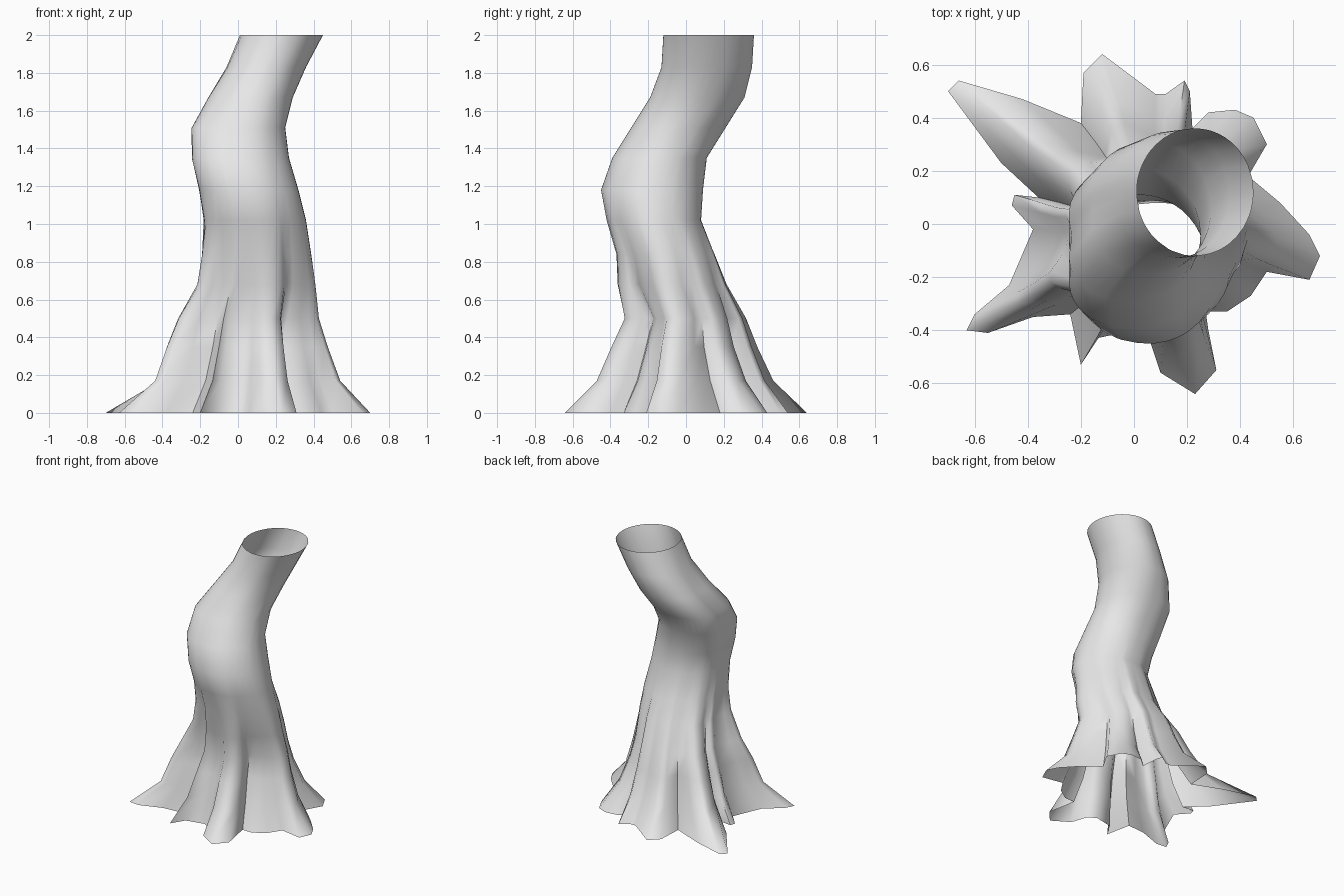
import bpy
import bmesh
from math import atan2, cos, sin, hypot, pi, radians, sqrt

# Remove the default object
default = bpy.data.objects.get("Cube")
if default:
    bpy.data.objects.remove(default, do_unlink=True)


def flat_material(name, color):
    material = bpy.data.materials.new(name)
    material.use_nodes = True
    material.diffuse_color = color
    shader = material.node_tree.nodes["Principled BSDF"]
    shader.inputs["Base Color"].default_value = color
    shader.inputs["Roughness"].default_value = 0.8
    return material


# Ground outline of the roots, counter-clockwise: x, y and the swell of the
# ridge (or depth of the groove) running up from it, in hundredths of a unit
root_outline = [
    # left root
    (66, -21, 0), (70, -12, 0), (66, -4, 0), (55, 8, -2), (43, 18, -6),
    # back left root
    (50, 30, -4), (45, 40, -4), (38, 43, -4), (28, 42, -3), (22, 36, -3),
    # thin back fin
    (21, 50, 0), (19, 54, 1), (12, 49, 0), (8, 49, 0),
    # back root
    (-12, 64, 2), (-19, 57, 2), (-20, 38, -1),
    # long back right root
    (-42, 47, 1), (-66, 54, 2), (-70, 50, 2), (-50, 23, 1), (-36, 10, -1),
    # thin right fin
    (-45, 11, 1), (-46, 7, 1), (-38, -2, 0),
    # front right root
    (-47, -23, 4), (-60, -34, 8), (-63, -40, 9), (-55, -41, 8), (-38, -35, 4),
    # thin front fin
    (-24, -34, -2), (-20, -53, 1), (-14, -43, 0), (0, -40, 0),
    # front root
    (6, -44, 0), (10, -56, 1), (23, -64, 1), (31, -55, 0), (28, -40, -3),
    # deep groove and shallow left buttress
    (27, -33, -7), (35, -33, -6), (44, -27, -3), (50, -18, -1),
]

# Trunk sections: height, centre x, centre y, radius x, radius y and right side
# bulge in hundredths of a unit, then root flare and ridge strength in percent
trunk_sections = [
    (0, 9, -2, 30, 27, 0, 100, 0),
    (17, 9, -2, 30, 28, 0, 56, 60),
    (35, 9, -2, 30, 27, 0, 32, 100),
    (50, 9, -1, 29, 25, 0, 18, 100),
    (68, 11, -8, 28, 26, 0, 8, 50),
    (84, 10, -11, 28, 25, 0, 3, 30),
    (102, 9, -17, 27, 25, 1, 0, 10),
    (118, 6, -18, 26, 27, 3, 0, 0),
    (135, 2, -14, 25, 25, 5, 0, 0),
    (151, 1, -4, 24, 25, 5, 0, 0),
    (167, 7, 6, 22, 25, 3, 0, 0),
    (183, 15, 11, 21, 24, 1, 0, 0),
    (200, 23, 12, 22, 24, 0, 0, 0),
]


def column_angles(outline, centre_x, centre_y):
    """Angle of each column up the trunk: half true direction, half even spacing."""
    count = len(outline)
    true_angles = []
    for x, y, swell in outline:
        angle = atan2(y - centre_y, x - centre_x)
        while true_angles and angle < true_angles[-1] - pi:
            angle += 2 * pi
        true_angles.append(angle)
    drift = sum(a - 2 * pi * i / count for i, a in enumerate(true_angles)) / count
    return [(a + 2 * pi * i / count + drift) / 2 for i, a in enumerate(true_angles)]


def section_ring(bm, section, outline, angles):
    """One ring of the bark, blended between round trunk and root outline."""
    height, cx, cy, rx, ry, bulge, flare, ridge = section
    ring = []
    for (x, y, swell), angle in zip(outline, angles):
        weight = flare / 100
        if weight < 1:
            weight *= min(1, 1 / sqrt(hypot(x, y) / 55))
        offset = swell * ridge / 100
        offset += bulge * max(0, -cos(angle)) * abs(sin(2 * angle))
        px = (cx + rx * cos(angle)) * (1 - weight) + x * weight + offset * cos(angle)
        py = (cy + ry * sin(angle)) * (1 - weight) + y * weight + offset * sin(angle)
        ring.append(bm.verts.new((px / 100, py / 100, height / 100)))
    return ring


# Loft the open, hollow trunk from the ground to the cut top
bm = bmesh.new()
angles = column_angles(root_outline, 9, -2)
rings = [section_ring(bm, s, root_outline, angles) for s in trunk_sections]
for lower, upper in zip(rings, rings[1:]):
    for i in range(len(lower)):
        j = (i + 1) % len(lower)
        bm.faces.new((lower[i], lower[j], upper[j], upper[i]))

mesh = bpy.data.meshes.new("tree_trunk")
bm.to_mesh(mesh)
bm.free()
mesh.materials.append(flat_material("pale grey bark", (0.8, 0.8, 0.8, 1)))

trunk = bpy.data.objects.new("tree_trunk", mesh)
bpy.context.collection.objects.link(trunk)
bpy.ops.object.select_all(action="DESELECT")
trunk.select_set(True)
bpy.context.view_layer.objects.active = trunk
bpy.ops.object.shade_smooth_by_angle(angle=radians(75))
